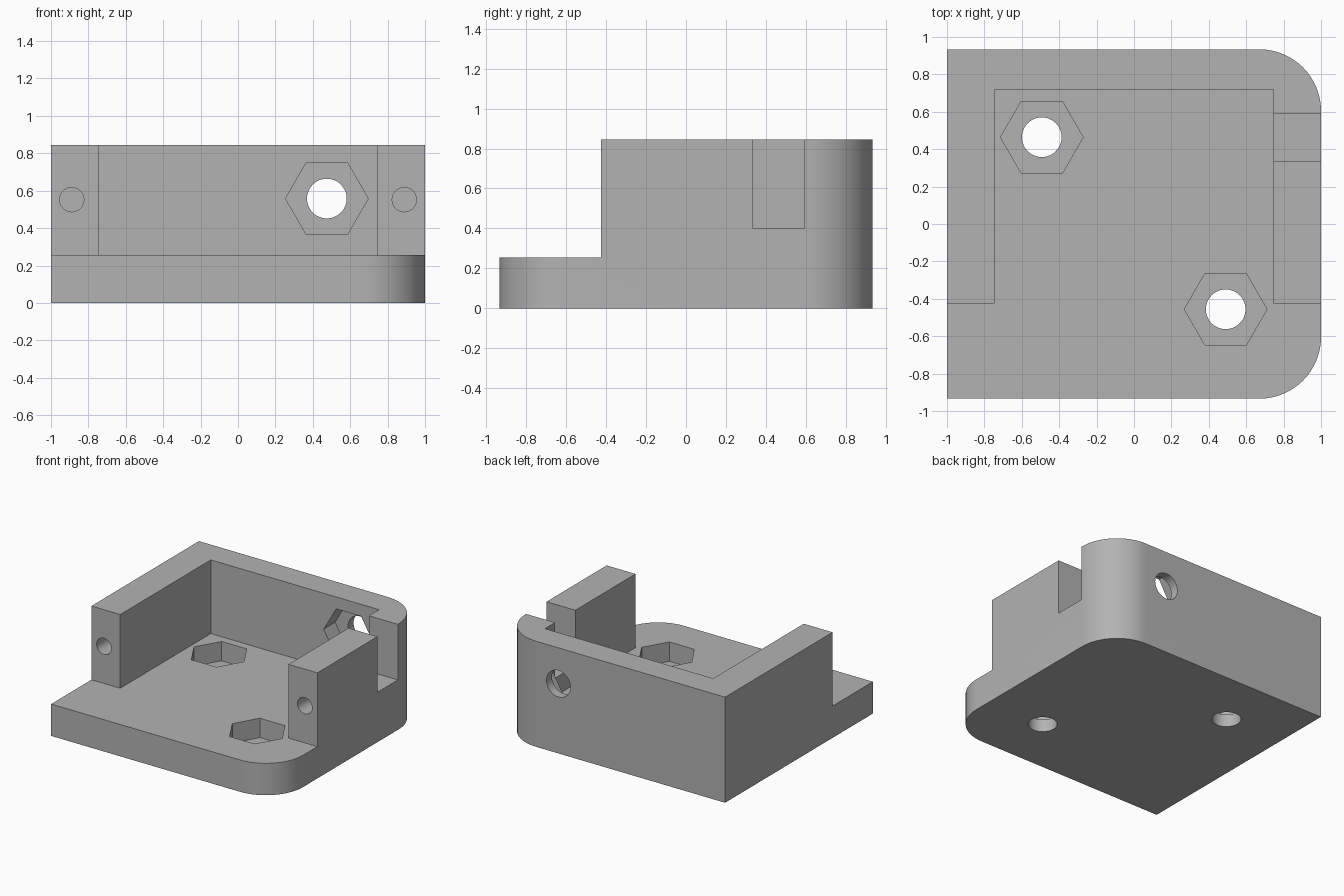
import bpy, bmesh, math
from mathutils import Matrix, Vector

if "Cube" in bpy.data.objects:
    bpy.data.objects.remove(bpy.data.objects["Cube"])

grey = bpy.data.materials.new("plain grey")
grey.use_nodes = True
colour = (0.45, 0.45, 0.45, 1)
grey.diffuse_color = colour
grey.node_tree.nodes["Principled BSDF"].inputs["Base Color"].default_value = colour

HALF_Y, HEIGHT, FLOOR = 0.934, 0.845, 0.255
CORNER, INNER_X, INNER_Y, ARM_Y = 0.33, 0.745, 0.72, -0.425


def make_object(name, bm):
    bmesh.ops.recalc_face_normals(bm, faces=bm.faces)
    mesh = bpy.data.meshes.new(name)
    bm.to_mesh(mesh)
    bm.free()
    mesh.materials.append(grey)
    obj = bpy.data.objects.new(name, mesh)
    bpy.context.collection.objects.link(obj)
    return obj


def box(name, low, high):
    low, high = Vector(low), Vector(high)
    bm = bmesh.new()
    bmesh.ops.create_cube(bm, size=1)
    bmesh.ops.scale(bm, vec=high - low, verts=bm.verts)
    bmesh.ops.translate(bm, vec=(low + high) / 2, verts=bm.verts)
    return make_object(name, bm)


def prism(name, start, end, radius, sides, turn=0):
    """Regular prism running between two points."""
    start, end = Vector(start), Vector(end)
    axis = end - start
    tilt = axis.to_track_quat("Z", "Y").to_matrix().to_4x4()
    place = Matrix.Translation((start + end) / 2) @ tilt @ Matrix.Rotation(turn, 4, "Z")
    bm = bmesh.new()
    bmesh.ops.create_cone(bm, cap_ends=True, segments=sides, radius1=radius,
                          radius2=radius, depth=axis.length, matrix=place)
    return make_object(name, bm)


def cut(target, cutter):
    mod = target.modifiers.new("cut", "BOOLEAN")
    mod.operation, mod.solver, mod.object = "DIFFERENCE", "EXACT", cutter
    bpy.ops.object.select_all(action="DESELECT")
    target.select_set(True)
    bpy.context.view_layer.objects.active = target
    bpy.ops.object.modifier_apply(modifier=mod.name)
    bpy.data.objects.remove(cutter)


# Block with two rounded corners on its left side
outline = [(-1, HALF_Y), (-1, -HALF_Y)]
for side, begin in ((-1, -90), (1, 0)):
    for i in range(17):
        a = math.radians(begin + 90 * i / 16)
        outline.append((1 - CORNER + CORNER * math.cos(a),
                        side * (HALF_Y - CORNER) + CORNER * math.sin(a)))
bm = bmesh.new()
base = bm.faces.new([bm.verts.new((x, y, 0)) for x, y in outline])
top = bmesh.ops.extrude_face_region(bm, geom=[base])
bmesh.ops.translate(bm, vec=(0, 0, HEIGHT),
                    verts=[v for v in top["geom"] if isinstance(v, bmesh.types.BMVert)])
body = make_object("bracket_body", bm)

# Open front ledge, inner tray and side notch
cut(body, box("ledge_cutter", (-2, -2, FLOOR), (2, ARM_Y, 2)))
cut(body, box("tray_cutter", (-INNER_X, -1.5, FLOOR), (INNER_X, INNER_Y, 2)))
cut(body, box("notch_cutter", (0.6, 0.335, 0.4), (1.5, 0.592, 2)))

# Bolt holes with hexagonal nut pockets in the floor
for x, y in ((-0.493, 0.464), (0.49, -0.456)):
    cut(body, prism("bolt_cutter", (x, y, -0.2), (x, y, 0.5), 0.106, 48))
    cut(body, prism("nut_cutter", (x, y, 0.1), (x, y, 0.5), 0.221, 6, math.radians(30)))

# Bolt hole and nut pocket in the back wall
x, z = 0.475, 0.558
cut(body, prism("bolt_cutter", (x, 0.6, z), (x, 1.2, z), 0.106, 48))
nut = prism("nut_cutter", (x, 0.6, z), (x, 0.865, z), 0.221, 6)
# Keep two points of the hexagon level
if max(v.co.x for v in nut.data.vertices) - x < 0.21:
    nut.data.transform(Matrix.Translation((x, 0, z)) @ Matrix.Rotation(math.radians(30), 4, "Y")
                       @ Matrix.Translation((-x, 0, -z)))
cut(body, nut)

# Blind screw holes in the ends of both arms
for x in (-0.889, 0.889):
    cut(body, prism("screw_cutter", (x, -0.7, 0.552), (x, 0.05, 0.552), 0.065, 32))

bpy.ops.object.select_all(action="DESELECT")
body.select_set(True)
bpy.context.view_layer.objects.active = body
bpy.ops.object.shade_smooth_by_angle(angle=math.radians(30))
